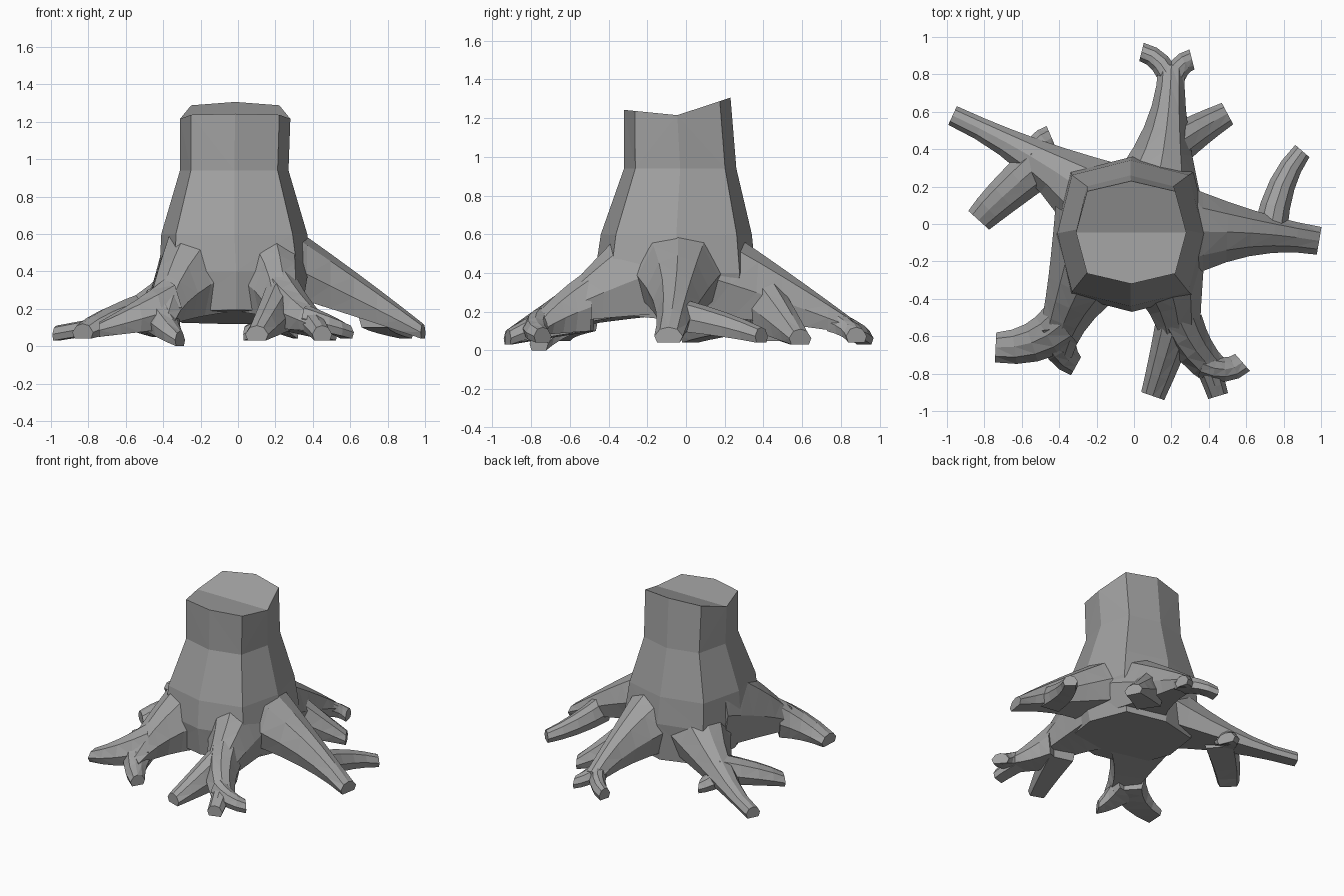
import bpy, bmesh, math
from mathutils import Vector

cube = bpy.data.objects.get("Cube")
if cube:
    bpy.data.objects.remove(cube)

GREY = (0.35, 0.35, 0.35, 1)
bark = bpy.data.materials.new("grey_bark")
bark.use_nodes = True
bark.diffuse_color = GREY
bark.node_tree.nodes["Principled BSDF"].inputs["Base Color"].default_value = GREY


def mix(a, b, t):
    return a + (b - a) * t


def loft(name, rings):
    """Closed, flat-shaded skin over rings of equal point count."""
    bm = bmesh.new()
    loops = [[bm.verts.new(point) for point in ring] for ring in rings]
    count = len(loops[0])
    for lower, upper in zip(loops, loops[1:]):
        for i in range(count):
            j = (i + 1) % count
            bm.faces.new((lower[i], lower[j], upper[j], upper[i]))
    bm.faces.new(loops[0][::-1])
    bm.faces.new(loops[-1])
    sides = [face for face in bm.faces if len(face.verts) == 4]
    bmesh.ops.triangulate(bm, faces=sides)
    bmesh.ops.recalc_face_normals(bm, faces=bm.faces)
    mesh = bpy.data.meshes.new(name)
    bm.to_mesh(mesh)
    bm.free()
    mesh.materials.append(bark)
    part = bpy.data.objects.new(name, mesh)
    bpy.context.collection.objects.link(part)
    return part


def trunk_ring(left, right, front, back, height):
    """Squarish octagon filling the given extents; height is a function of y."""
    ring = []
    for i in range(8):
        angle = i * math.pi / 4
        bulge = 1.13 if i % 2 else 1
        x = mix(left, right, (1 + bulge * math.cos(angle)) / 2)
        y = mix(front, back, (1 + bulge * math.sin(angle)) / 2)
        ring.append((x, y, height(y)))
    return ring


# Root cross-section: across, and up from underside to ridge
SECTION = [(0, 1), (.6, .87), (1, .42), (.78, 0), (-.78, 0), (-1, .42), (-.6, .87)]
TIP_THICKNESS = .08


def root(name, start, bend, end, widths, ridge, underside=.1, taper=1, sag=1, steps=4):
    """Tapered tube along a bent path; widths and ridge run from start to end."""
    start, bend, end = Vector(start), Vector(bend), Vector(end)
    rings = []
    for i in range(steps + 1):
        t = i / steps
        centre = start.lerp(bend, t).lerp(bend.lerp(end, t), t)
        along = (bend - start).lerp(end - bend, t).normalized()
        across = Vector((-along.y, along.x))
        width = mix(widths[1], widths[0], (1 - t) ** taper)
        top = mix(ridge[1], ridge[0], (1 - t) ** sag)
        low = mix(underside, ridge[1] - TIP_THICKNESS, t)
        rings.append([(*(centre + across * width * side), mix(low, top, rise))
                      for side, rise in SECTION])
    return loft(name, rings)


def main_root(name, start, bend, end, widths, ridge, underside=.2, sag=1):
    return root(name, start, bend, end, widths, ridge, underside, taper=2, sag=sag, steps=7)


def cut_height(y):
    """Notched cut: both halves rise away from a crease."""
    offset = y + .045
    return 1.215 + max(.33 * offset, -.1 * offset)


# Trunk with a tilted underside and a creased cut top
stump = loft("stump", [
    trunk_ring(-.37, .35, -.44, .33, lambda y: .15 - .1 * y),
    trunk_ring(-.42, .40, -.47, .36, lambda y: .40),
    trunk_ring(-.41, .37, -.44, .34, lambda y: .60),
    trunk_ring(-.31, .27, -.32, .26, lambda y: .94),
    trunk_ring(-.31, .28, -.32, .23, cut_height),
])
bm = bmesh.new()
bm.from_mesh(stump.data)
top_face = max(bm.faces, key=lambda f: (len(f.verts), f.calc_center_median().z))
crease = sorted(top_face.verts, key=lambda v: v.co.x)
bmesh.utils.face_split(top_face, crease[0], crease[-1])
bm.to_mesh(stump.data)
bm.free()

# Five main roots, broad where they leave the trunk
parts = [
    main_root("back_root", (.08, .02), (.19, .46), (.2, .85), (.34, .07), (.75, .17)),
    main_root("back_right_root", (-.08, .03), (-.45, .34), (-.97, .58), (.31, .055), (.72, .11), sag=1.6),
    main_root("front_right_root", (-.14, -.08), (-.36, -.43), (-.43, -.69), (.33, .1), (.84, .19)),
    main_root("front_left_root", (.1, -.1), (.25, -.42), (.25, -.7), (.32, .1), (.84, .22)),
    main_root("left_root", (.1, -.05), (.58, -.02), (.99, -.09), (.34, .075), (.77, .12), underside=.32),
]

# Toes and side branches
parts += [
    root("back_toe_right", (.2, .74), (.16, .89), (.04, .92), (.06, .05), (.22, .11)),
    root("back_toe_left", (.2, .74), (.23, .86), (.31, .88), (.06, .055), (.22, .12)),
    root("back_branch", (.22, .42), (.35, .51), (.5, .59), (.11, .065), (.4, .11)),
    root("back_right_stub", (-.52, .34), (-.51, .43), (-.44, .46), (.09, .07), (.26, .13)),
    root("back_right_branch", (-.5, .32), (-.74, .12), (-.83, .02), (.12, .075), (.29, .12)),
]
parts += [
    root("front_right_toe_outer", (-.39, -.54), (-.53, -.67), (-.74, -.66), (.13, .08), (.36, .13)),
    root("front_right_toe_inner", (-.42, -.56), (-.4, -.71), (-.31, -.76), (.11, .055), (.33, .08)),
    root("front_left_toe_inner", (.23, -.5), (.17, -.72), (.1, -.92), (.11, .065), (.4, .11)),
    root("front_left_toe_outer", (.25, -.53), (.32, -.7), (.44, -.79), (.12, .08), (.4, .16)),
    root("front_left_tip_inner", (.37, -.7), (.42, -.82), (.45, -.92), (.07, .055), (.23, .11)),
    root("front_left_tip_outer", (.37, -.75), (.5, -.81), (.58, -.74), (.07, .06), (.22, .12)),
    root("left_branch", (.73, -.03), (.77, .24), (.9, .39), (.09, .05), (.27, .12)),
]

# Fuse the roots into the trunk, then drop the separate pieces
for part in parts:
    union = stump.modifiers.new(part.name, 'BOOLEAN')
    union.operation = 'UNION'
    union.solver = 'EXACT'
    union.object = part
bpy.context.view_layer.update()
graph = bpy.context.evaluated_depsgraph_get()
fused = bpy.data.meshes.new_from_object(stump.evaluated_get(graph))
stump.modifiers.clear()
stump.data = fused
for part in parts:
    bpy.data.objects.remove(part)
